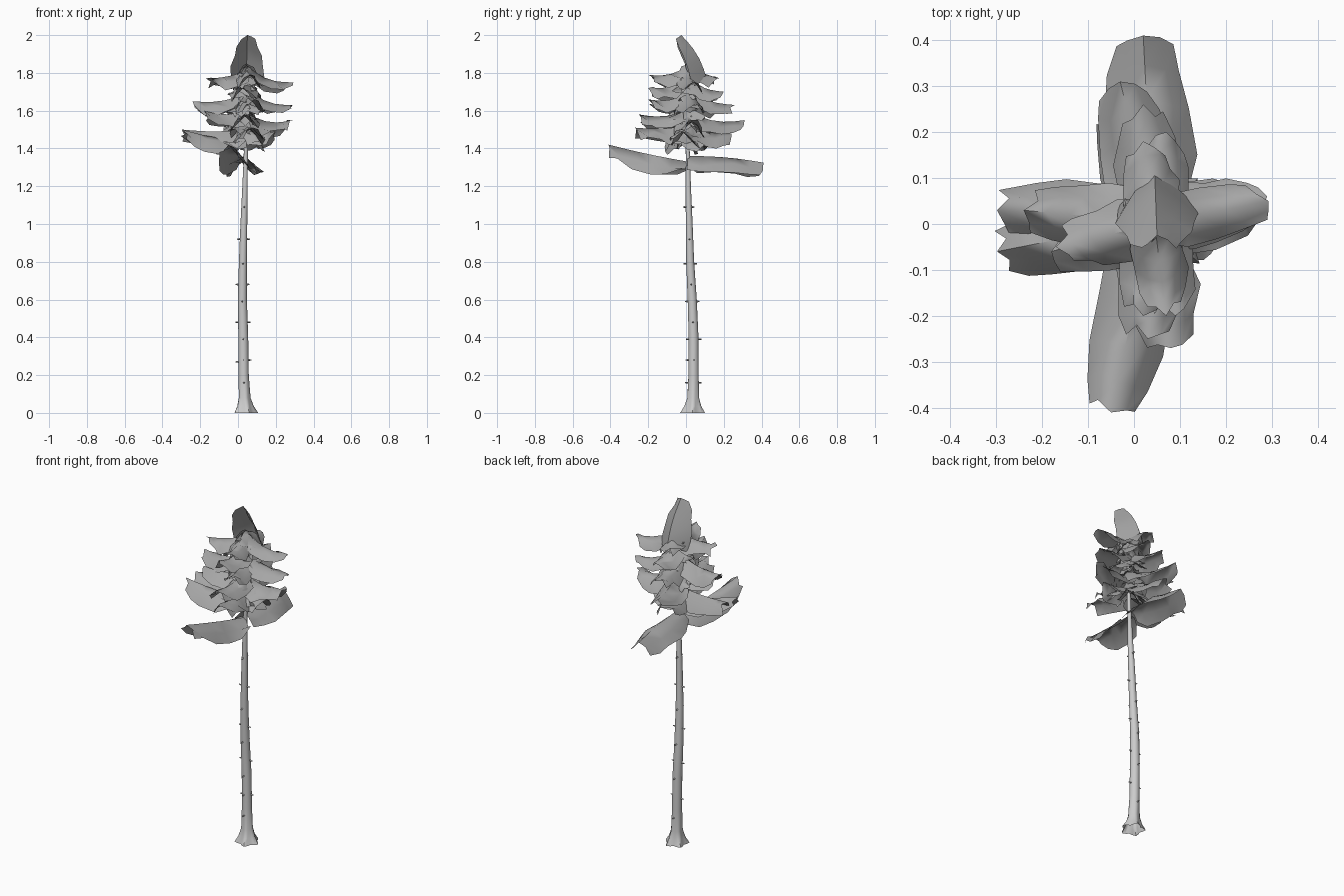
import bpy, bmesh, math, random
from mathutils import Vector

if "Cube" in bpy.data.objects:
    bpy.data.objects.remove(bpy.data.objects["Cube"])

random.seed(4)

# darker grey for the needle sheets
needle_grey = bpy.data.materials.new("needle_grey")
needle_grey.diffuse_color = (.38, .38, .38, 1)
needle_grey.use_nodes = True
needle_grey.node_tree.nodes["Principled BSDF"].inputs["Base Color"].default_value = needle_grey.diffuse_color


def finish(name, verts, faces, angle=40):
    mesh = bpy.data.meshes.new(name)
    mesh.from_pydata(verts, [], faces)
    ob = bpy.data.objects.new(name, mesh)
    bpy.context.collection.objects.link(ob)
    bpy.ops.object.select_all(action='DESELECT')
    ob.select_set(True)
    bpy.context.view_layer.objects.active = ob
    bpy.ops.object.shade_smooth_by_angle(angle=math.radians(angle))
    return ob


def loft(name, rings, n, lobes):
    """Tube through rings of (x, y, z, r) with five root lobes."""
    verts, faces = [], []
    for (x, y, z, r), lobe in zip(rings, lobes):
        for i in range(n):
            a = 2 * math.pi * i / n
            f = r * (1 + lobe * math.cos(5 * a))
            verts.append((x + f * math.cos(a), y + f * math.sin(a), z))
    for k in range(len(rings) - 1):
        for i in range(n):
            j = (i + 1) % n
            faces.append((k * n + i, k * n + j, k * n + n + j, k * n + n + i))
    return finish(name, verts, faces, 60)


# trunk path: x, y, z, radius
path = [(.038, .035, 0, .058), (.036, .036, .035, .042), (.034, .038, .08, .031),
        (.03, .04, .2, .027), (.028, .04, .4, .026), (.023, .033, .6, .024),
        (.026, .022, .8, .021), (.031, .017, 1.0, .018), (.037, .012, 1.2, .014),
        (.041, .01, 1.35, .011), (.043, .005, 1.55, .009), (.045, 0, 1.8, .004)]
loft("trunk", path, 20, [.2, .13, .05] + [0] * 9)


def trunk_at(z):
    for a, b in zip(path, path[1:]):
        if a[2] <= z <= b[2]:
            t = (z - a[2]) / (b[2] - a[2])
            return [a[i] + (b[i] - a[i]) * t for i in (0, 1, 3)]
    return path[-1][0], path[-1][1], path[-1][3]


# dead twig stubs: height, direction in degrees
stubs = [(.16, 90), (.16, 270), (.27, 180), (.28, 0), (.28, 270), (.39, 90), (.39, 270),
         (.48, 0), (.48, 180), (.59, 90), (.59, 270), (.68, 0), (.68, 180), (.79, 270),
         (.79, 90), (.92, 0), (.92, 180), (1.09, 90), (1.09, 270)]
verts, faces = [], []
for z, deg in stubs:
    x, y, r = trunk_at(z)
    d = Vector((math.cos(math.radians(deg)), math.sin(math.radians(deg)), 0))
    s = Vector((-d.y, d.x, 0))
    b = len(verts)
    for dist, rad in ((r * .7, .006), (r + .015, .003)):
        for i in range(4):
            a = math.pi / 2 * i
            verts.append(Vector((x, y, z)) + d * dist + s * rad * math.cos(a) + Vector((0, 0, rad * math.sin(a))))
    faces += [(b + i, b + (i + 1) % 4, b + 4 + (i + 1) % 4, b + 4 + i) for i in range(4)]
    faces.append((b + 4, b + 5, b + 6, b + 7))
finish("twig_stubs", verts, faces)


def frond(name, base, tip, width, sag=-.02, arch=.48, jit=.02,
          ws=(.6, .88, 1.0, .96, .82, .62), rag=.03):
    """Arched, ragged needle sheet from base to tip."""
    a, b = Vector(base), Vector(tip)
    d = (b - a).normalized()
    side = Vector((-d.y, d.x, 0)).normalized()
    up = d.cross(side)
    ts = (0, .2, .42, .65, .84, 1)
    us = (-1, -.55, 0, .55, 1)
    verts, faces = [], []
    for k, (t, w) in enumerate(zip(ts, ws)):
        c = a.lerp(b, t) + up * sag * math.sin(math.pi * t)
        for u in us:
            p = c + side * u * width * w / 2 * random.uniform(.88, 1.1)
            p -= up * (arch * width * w * abs(u) ** 1.3)
            if u:
                p += up * random.uniform(-jit, jit)
                if k:
                    p -= d * random.uniform(0, rag)
            verts.append(p)
    n = len(us)
    for k in range(len(ts) - 1):
        for i in range(n - 1):
            faces.append((k * n + i + 1, k * n + n + i + 1, k * n + n + i, k * n + i))
    ob = finish(name, verts, faces, 75)
    ob.data.materials.append(needle_grey)
    return ob


# main fronds: base height, tip, width, sag
fronds = [
    (1.36, (.02, .41, 1.325), .20, .01), (1.33, (-.05, -.41, 1.42), .18, -.005),
    (1.44, (-.298, -.06, 1.50), .15, -.01), (1.50, (-.298, .03, 1.50), .15, -.01),
    (1.59, (.293, .04, 1.55), .15, -.03), (1.72, (.29, .06, 1.63), .14, -.03),
    (1.84, (.293, .05, 1.75), .13, -.03), (1.69, (-.24, .03, 1.65), .15, -.02),
    (1.81, (-.17, -.05, 1.77), .13, -.01), (1.60, (-.18, -.06, 1.60), .15, -.02),
    (1.52, (.08, -.27, 1.51), .16, -.01), (1.60, (.03, -.25, 1.58), .16, -.02),
    (1.69, (.09, -.20, 1.66), .14, -.02), (1.77, (.02, -.20, 1.72), .14, -.02),
    (1.83, (.07, -.20, 1.79), .12, -.02), (1.51, (-.03, .24, 1.48), .17, -.01),
    (1.60, (-.03, .31, 1.55), .17, -.03), (1.71, (.02, .26, 1.63), .15, -.02),
    (1.78, (.07, .20, 1.70), .14, -.02), (1.85, (.02, .18, 1.77), .13, -.01),
    (1.50, (.20, -.02, 1.49), .15, -.01)]
for i, (bz, tip, w, sag) in enumerate(fronds):
    x, y, _ = trunk_at(bz)
    frond(f"frond_{i + 1}", (x, y, bz), tip, w, sag)

# short drooping inner fronds that fill the core of the crown
for i in range(20):
    z = 1.47 + .019 * i
    a = math.radians(45 + 137.5 * i)
    r = .14 - .003 * i
    x, y, _ = trunk_at(z)
    frond(f"inner_frond_{i + 1}", (x, y, z), (.04 + r * math.cos(a), r * math.sin(a), z - .05), .11, 0)

# crown top: one upright folded frond, open towards the front
frond("crown_tip", (.045, .11, 1.77), (.05, -.025, 2.0), .165, .02, .5, .005,
      (.95, 1.05, 1.0, .85, .66, .46), .008)
